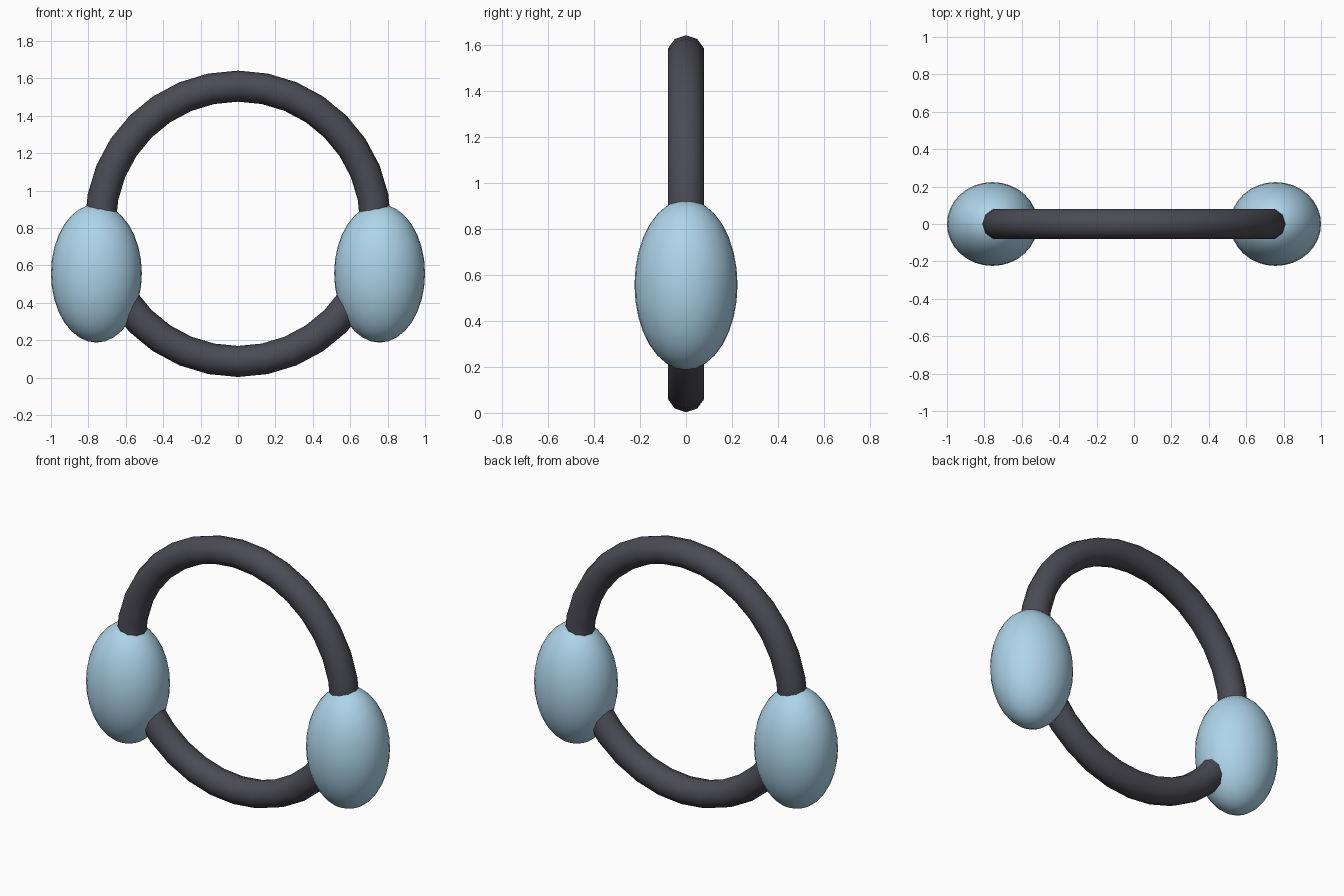
import bpy, math

if "Cube" in bpy.data.objects:
    bpy.data.objects.remove(bpy.data.objects["Cube"])


def material(name, color):
    m = bpy.data.materials.new(name)
    m.diffuse_color = (*color, 1)
    m.use_nodes = True
    m.node_tree.nodes["Principled BSDF"].inputs["Base Color"].default_value = m.diffuse_color
    return m


def finish(name, mat):
    ob = bpy.context.object
    ob.name = name
    ob.data.materials.append(mat)
    bpy.ops.object.transform_apply(location=False, rotation=True, scale=True)
    bpy.ops.object.shade_smooth()


dark = material("dark_grey", (0.07, 0.07, 0.09))
blue = material("light_blue", (0.42, 0.66, 0.82))

# Upright ring joining both pads
bpy.ops.mesh.primitive_torus_add(
    major_segments=32, minor_segments=10, major_radius=0.736,
    minor_radius=0.083, location=(0, 0, 0.822), rotation=(math.pi / 2, 0, 0))
finish("ring_band", dark)

# Egg-shaped pads on the left and right
for side, sx in (("left", -1), ("right", 1)):
    bpy.ops.mesh.primitive_uv_sphere_add(
        segments=32, ring_count=16, radius=1, location=(sx * 0.757, 0, 0.557))
    bpy.context.object.scale = (0.243, 0.224, 0.37)
    finish(side + "_pad", blue)
